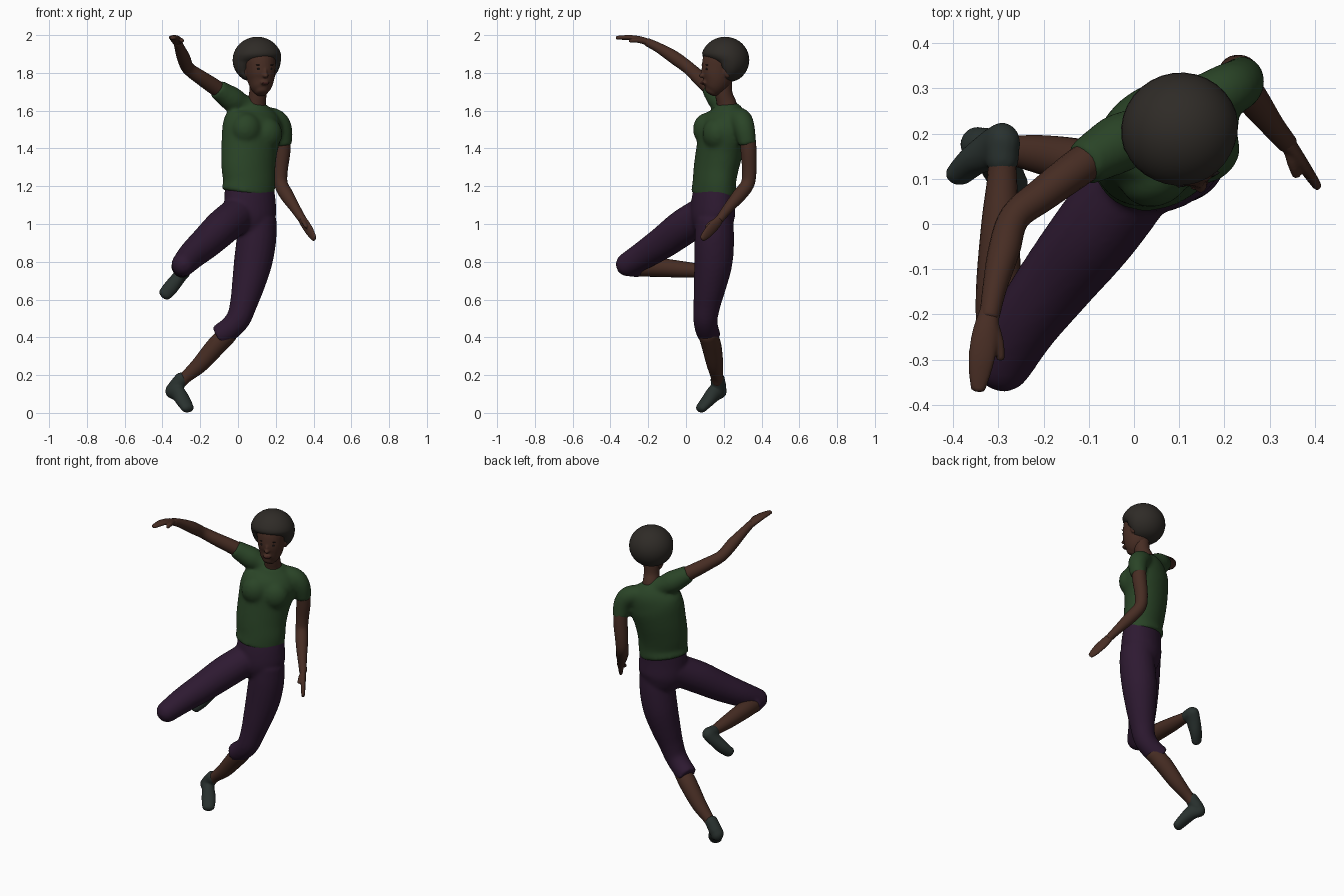
import bpy, bmesh, math
from mathutils import Vector, Matrix

SIDE = Vector((0.9, 0.42, 0))         # across the torso, toward the +x shoulder
HEAD_F = Vector((0.32, -0.95, 0)).normalized()
HEAD_S = Vector((0.95, 0.32, 0)).normalized()


def material(name, rgb):
    m = bpy.data.materials.new(name)
    m.diffuse_color = (*rgb, 1)
    return m


SKIN = material("skin", (0.063, 0.026, 0.017))
GREEN = material("green_cloth", (0.023, 0.058, 0.02))
PURPLE = material("purple_cloth", (0.027, 0.01, 0.031))
HAIR = material("dark_hair", (0.028, 0.024, 0.02))
SHOE = material("dark_shoe", (0.022, 0.031, 0.028))
EYE = material("dark_eye", (0.008, 0.006, 0.006))
LIP = material("lip", (0.05, 0.014, 0.012))


def spline(pts, steps=5):
    """Smooth path through (x, y, z, half width, half depth) stations."""
    p = [Vector(q if len(q) == 5 else (*q, q[3])) for q in pts]
    p = [2 * p[0] - p[1]] + p + [2 * p[-1] - p[-2]]
    out = []
    for i in range(1, len(p) - 2):
        a, b, c, d = p[i - 1:i + 3]
        for k in range(steps):
            t = k / steps
            out.append(0.5 * (2 * b + (c - a) * t + (2 * a - 5 * b + 4 * c - d) * t * t
                              + (3 * b - a - 3 * c + d) * t ** 3))
    return out + [p[-2]]


def loft(bm, pts, side=(1, 0, 0), cap=0.5, n=20):
    """Closed elliptical tube with rounded ends."""
    s = spline(pts)
    c = [Vector(q[:3]) for q in s]
    tan = [(c[min(i + 1, len(c) - 1)] - c[max(i - 1, 0)]).normalized() for i in range(len(c))]
    st = [(c[i], tan[i], s[i][3], s[i][4]) for i in range(len(c))]

    def ends(e, sign):
        o, t, a, b = e
        return [(o + t * sign * cap * min(a, b) * math.sin(g), t, a * math.cos(g), b * math.cos(g))
                for g in (0.4, 0.8, 1.15, 1.4)]
    st = ends(st[0], -1)[::-1] + st + ends(st[-1], 1)
    rings = []
    for o, t, a, b in st:
        u = Vector(side)
        u = (u - t * u.dot(t)).normalized()
        v = t.cross(u)
        rings.append([bm.verts.new(o + u * a * math.cos(2 * math.pi * k / n)
                                   + v * b * math.sin(2 * math.pi * k / n)) for k in range(n)])
    for r, q in zip(rings, rings[1:]):
        for k in range(n):
            bm.faces.new((r[k], r[(k + 1) % n], q[(k + 1) % n], q[k]))
    bm.faces.new(rings[0][::-1])
    bm.faces.new(rings[-1])


def ball(bm, centre, radii, f=HEAD_F):
    s = Vector((-f.y, f.x, 0))
    m = Matrix((s, -f, Vector((0, 0, 1)))).transposed().to_4x4()
    m = Matrix.Translation(centre) @ m @ Matrix.Diagonal((*radii, 1))
    return bmesh.ops.create_uvsphere(bm, u_segments=32, v_segments=20, radius=1, matrix=m)["verts"]


def finish(bm, name, mat, voxel=0, smooth=5):
    """Make the object; a voxel size melts overlapping pieces into one skin."""
    bmesh.ops.recalc_face_normals(bm, faces=bm.faces)
    for f in bm.faces:
        f.smooth = True
    me = bpy.data.meshes.new(name)
    bm.to_mesh(me)
    bm.free()
    me.materials.append(mat)
    ob = bpy.data.objects.new(name, me)
    bpy.context.collection.objects.link(ob)
    if voxel:
        r = ob.modifiers.new("Blend", "REMESH")
        r.mode, r.voxel_size, r.use_smooth_shade = "VOXEL", voxel, True
        m = ob.modifiers.new("Soften", "SMOOTH")
        m.factor, m.iterations = 0.5, smooth
    return ob


def limb(name, mat, *lofts, voxel=0.0, smooth=5, side=(1, 0, 0), cap=0.5):
    bm = bmesh.new()
    for pts in lofts:
        loft(bm, pts, side, cap)
    return finish(bm, name, mat, voxel, smooth)


# Shirt: trunk with slanted hem, bust and two short sleeves
bm = bmesh.new()
loft(bm, [(.052, .148, 1.165, .147, .114), (.06, .15, 1.22, .144, .108), (.055, .16, 1.3, .149, .112),
          (.06, .18, 1.4, .155, .118), (.075, .2, 1.5, .165, .12), (.085, .22, 1.57, .145, .1),
          (.09, .222, 1.632, .07, .062)], SIDE, 0.15, 28)
F = Vector((0.42, -0.9, 0))
for k in (-1, 1):
    ball(bm, Vector((.075, .19, 1.49 - .012 * k)) + F * .064 + SIDE * .06 * k, (.082, .068, .085), F)
loft(bm, [(.09, .225, 1.6, .055), (.02, .203, 1.632, .058), (-.03, .18, 1.66, .066), (-.075, .155, 1.69, .059),
          (-.112, .132, 1.717, .051)], (0, 0, 1), 0.1)
loft(bm, [(.13, .26, 1.568, .058), (.2, .293, 1.548, .06), (.232, .31, 1.5, .056), (.24, .326, 1.42, .047)],
     (1, .4, .1), 0.1)
finish(bm, "shirt", GREEN, 0.01, 10)

# Cropped trousers: pelvis, standing leg, raised leg folded at the knee
bm = bmesh.new()
loft(bm, [(.06, .15, 1.2, .135, .1), (.063, .143, 1.12, .142, .108), (.066, .143, 1.04, .142, .112),
          (.075, .148, .98, .12, .097)], SIDE, 0.4, 28)
loft(bm, [(.105, .15, 1.03, .1), (.098, .15, .92, .105), (.08, .145, .8, .102), (.055, .128, .68, .088),
          (.03, .112, .58, .073), (.003, .103, .5, .065), (-.045, .11, .445, .062),
          (-.1, .125, .408, .06)], (1, .3, 0), 0.05)
loft(bm, [(.01, .11, 1.06, .095), (-.08, -.01, .985, .096), (-.165, -.118, .905, .087), (-.238, -.217, .84, .076),
          (-.29, -.31, .785, .064)], (1, -.7, 0), 0.95)
loft(bm, [(-.288, -.3, .782, .06), (-.3, -.24, .772, .056)], (1, 0, 0), 0.05)
finish(bm, "trousers", PURPLE, 0.01, 6)

# Bare calves
limb("standing_calf", SKIN, [(-.05, .114, .42, .05), (-.115, .135, .355, .052), (-.2, .153, .258, .044),
                             (-.27, .163, .195, .033), (-.3, .168, .165, .031)])
limb("raised_calf", SKIN, [(-.298, -.28, .772, .05), (-.3, -.15, .77, .05), (-.296, 0, .758, .042),
                           (-.292, .1, .75, .033), (-.292, .15, .748, .031)])

# Shoes: ankle collar and foot
limb("standing_shoe", SHOE,
     [(-.298, .167, .18, .038), (-.335, .175, .132, .04)],
     [(-.35, .18, .118, .038, .042), (-.318, .15, .104, .037, .044), (-.29, .115, .064, .042, .034),
      (-.267, .08, .025, .037, .026)], voxel=.007, smooth=4, side=(.8, .6, .1), cap=.85)
limb("raised_shoe", SHOE,
     [(-.292, .14, .748, .037), (-.292, .18, .746, .04)],
     [(-.288, .185, .752, .038, .042), (-.315, .165, .715, .037, .044), (-.355, .14, .665, .04, .034),
      (-.387, .11, .628, .036, .026)], voxel=.007, smooth=4, side=(.8, .1, -.6), cap=.85)

# Arms
limb("raised_arm", SKIN, [(-.08, .155, 1.695, .042), (-.13, .12, 1.73, .042), (-.2, .067, 1.777, .038),
                          (-.264, .015, 1.825, .034), (-.288, -.06, 1.88, .035), (-.308, -.14, 1.93, .027),
                          (-.32, -.205, 1.963, .022)], side=(0, 0, 1))
limb("lowered_arm", SKIN, [(.238, .325, 1.46, .042), (.235, .332, 1.38, .042), (.225, .335, 1.28, .038),
                           (.228, .325, 1.21, .036), (.26, .28, 1.15, .036), (.305, .22, 1.08, .027),
                           (.34, .178, 1.025, .022)], side=(1, .4, 0))

# Hands: flat palm with joined fingers, and a thumb
limb("raised_hand", SKIN,
     [(-.319, -.19, 1.957, .022, .02), (-.329, -.24, 1.976, .029, .017), (-.336, -.29, 1.986, .03, .014),
      (-.342, -.335, 1.987, .024, .012), (-.345, -.367, 1.986, .016, .01)],
     [(-.315, -.22, 1.967, .016), (-.3, -.262, 1.972, .012), (-.295, -.298, 1.97, .01)],
     voxel=.005, smooth=2)
limb("lowered_hand", SKIN,
     [(.334, .185, 1.035, .022, .02), (.355, .157, 1.0, .029, .017), (.376, .128, .968, .03, .014),
      (.393, .103, .94, .025, .012), (.405, .085, .922, .017, .01)],
     [(.345, .165, 1.02, .015), (.352, .132, 1.005, .012), (.36, .108, .985, .01)],
     voxel=.005, smooth=2, side=(0, 0, 1))

# Neck, face with nose and ears
limb("neck", SKIN, [(.092, .222, 1.58, .06, .056), (.096, .215, 1.635, .052), (.105, .2, 1.69, .046),
                    (.11, .195, 1.77, .047)], side=HEAD_S)
bm = bmesh.new()
loft(bm, [(.125, .133, 1.697, .034, .036), (.123, .145, 1.72, .054, .056), (.121, .163, 1.765, .071, .08),
          (.117, .172, 1.82, .08, .09), (.113, .18, 1.88, .082, .088), (.108, .19, 1.93, .06, .06)],
     HEAD_S, 0.4, 28)
ball(bm, (.146, .086, 1.785), (.015, .018, .012))
ball(bm, (.144, .091, 1.803), (.009, .013, .024))
ball(bm, Vector((.122, .155, 1.747)) + HEAD_F * .066, (.024, .012, .012))
for k in (-1, 1):
    ball(bm, Vector((.112, .195, 1.805)) + HEAD_S * .08 * k, (.012, .02, .032))
finish(bm, "head", SKIN, 0.005, 4)

# Eyes, brows and mouth
bm = bmesh.new()
for k in (-1, 1):
    ball(bm, Vector((.117, .172, 1.82)) + HEAD_F * .077 + HEAD_S * .031 * k, (.012, .006, .007))
    ball(bm, Vector((.117, .172, 1.842)) + HEAD_F * .077 + HEAD_S * .034 * k, (.016, .005, .0025))
finish(bm, "eyes_and_brows", EYE)
bm = bmesh.new()
ball(bm, Vector((.122, .155, 1.746)) + HEAD_F * .072, (.02, .009, .007))
finish(bm, "mouth", LIP)

# Rounded hair, pulled back below the hairline to frame the face
bm = bmesh.new()
c = Vector((.102, .207, 1.868))
for v in ball(bm, c, (.131, .128, .123)):
    d = v.co - c
    f = d.dot(HEAD_F)
    back = max(0, min(1, (.025 - d.z) / .05))
    keep = .045 if d.z > -.05 else .03
    if f > keep:
        v.co -= HEAD_F * (f - keep) * back
    if f > 0:
        v.co -= HEAD_S * d.dot(HEAD_S) * back * .15 * min(1, f / .05)
    if d.z < -.1:
        v.co.z = c.z - .1 + (d.z + .1) * .8
finish(bm, "hair", HAIR)
